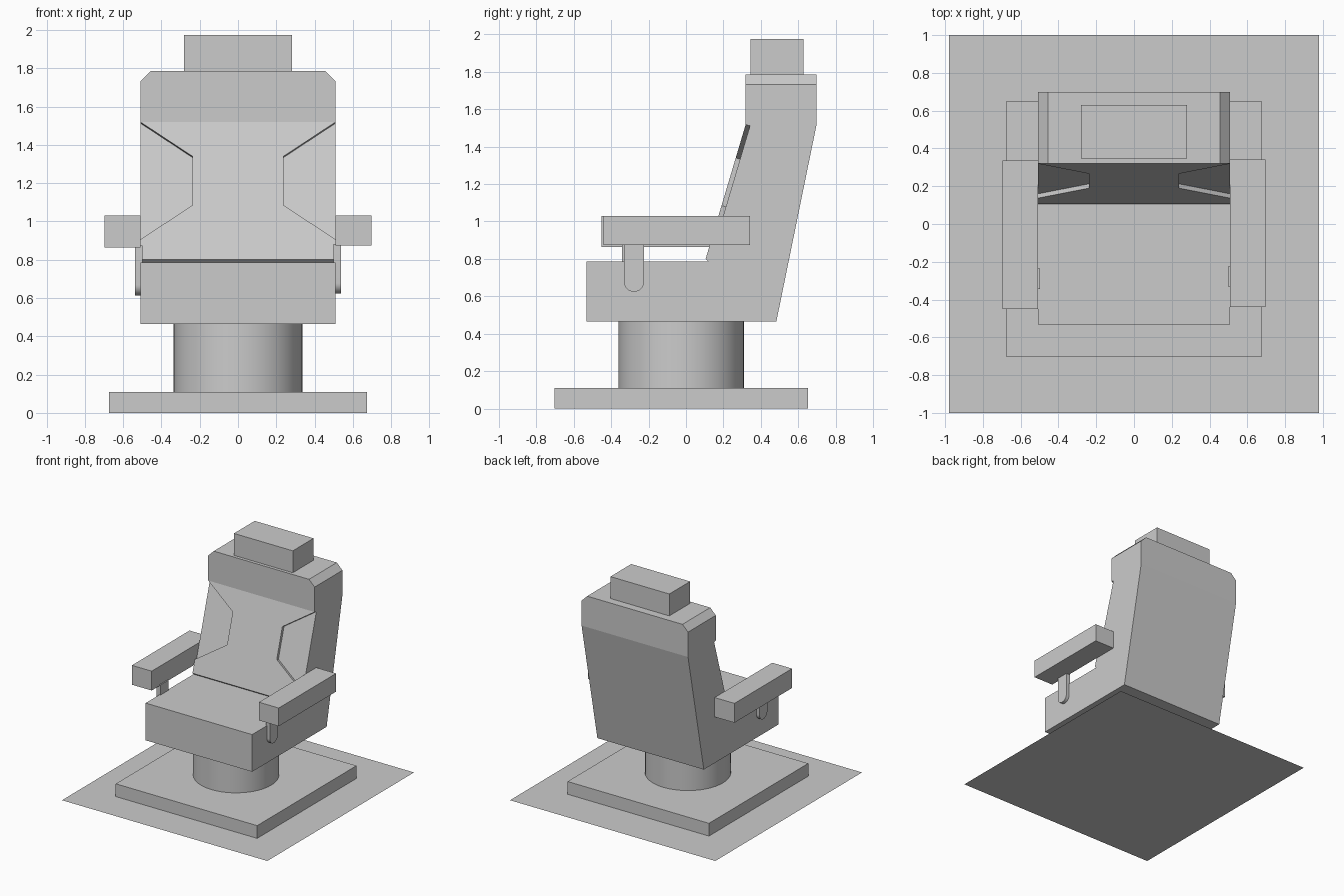
import bpy, bmesh, math
from mathutils import Vector

if "Cube" in bpy.data.objects:
    bpy.data.objects.remove(bpy.data.objects["Cube"])


def make_object(name, bm):
    bmesh.ops.recalc_face_normals(bm, faces=bm.faces)
    mesh = bpy.data.meshes.new(name)
    bm.to_mesh(mesh)
    bm.free()
    obj = bpy.data.objects.new(name, mesh)
    bpy.context.collection.objects.link(obj)
    return obj


def prism(outline, offset):
    """Closed solid: outline points swept along an offset vector."""
    bm = bmesh.new()
    face = bm.faces.new([bm.verts.new(p) for p in outline])
    new = bmesh.ops.extrude_face_region(bm, geom=[face], use_keep_orig=True)["geom"]
    bmesh.ops.translate(bm, vec=offset, verts=[v for v in new if isinstance(v, bmesh.types.BMVert)])
    return bm


def box(name, x, y, z):
    outline = [(x[0], y[0], z[0]), (x[1], y[0], z[0]), (x[1], y[1], z[0]), (x[0], y[1], z[0])]
    return make_object(name, prism(outline, (0, 0, z[1] - z[0])))


W = 0.508      # half width of the seat
TOP = 1.786    # top of the backrest

# Floor sheet and base slab
bpy.ops.mesh.primitive_plane_add(size=2)
floor = bpy.context.object
floor.name = "floor_sheet"
floor.data.transform(floor.matrix_world)
for v in floor.data.vertices:
    v.co.x *= 0.98
box("base_slab", (-0.675, 0.675), (-0.703, 0.651), (0, 0.11))

# Round pedestal
bpy.ops.mesh.primitive_cylinder_add(vertices=48, radius=0.336, depth=0.37, location=(0, -0.026, 0.29))
bpy.context.object.name = "pedestal"
bpy.ops.object.shade_smooth_by_angle(angle=math.radians(30))

# Seat and backrest from one side profile, top corners chamfered
low, high = Vector((0, 0.105, 0.80)), Vector((0, 0.319, 1.518))
profile = [(-0.533, 0.465), (0.483, 0.465), (0.698, 1.518), (0.698, TOP), (0.319, TOP),
           high.yz, low.yz, (0.12, 0.786), (-0.533, 0.786)]
bm = prism([(-W, y, z) for y, z in profile], (2 * W, 0, 0))
corners = [e for e in bm.edges if all(v.co.z > TOP - 0.001 for v in e.verts)
           and abs(e.verts[0].co.x - e.verts[1].co.x) < 0.001]
bmesh.ops.bevel(bm, geom=corners, offset=0.053, segments=1, affect='EDGES')
seat = make_object("seat_and_backrest", bm)

# Shallow side recesses cut square to the sloping backrest front
slope = (high - low).normalized()
inward = Vector((0, slope.z, -slope.y))


def on_front(x, z):
    p = low.lerp(high, (z - low.z) / (high.z - low.z))
    return Vector((x, p.y, p.z)) - inward * 0.05


for side, label in ((-1, "left"), (1, "right")):
    outline = [on_front(side * x, z) for x, z in
               ((0.6, 1.579), (0.237, 1.34), (0.237, 1.085), (0.6, 0.847))]
    cutter = make_object(label + "_recess_cutter", prism(outline, inward * 0.074))
    cutter.hide_render = True
    mod = seat.modifiers.new("recess", 'BOOLEAN')
    mod.operation, mod.solver, mod.object = 'DIFFERENCE', 'EXACT', cutter
    bpy.context.view_layer.objects.active = seat
    bpy.ops.object.modifier_apply(modifier=mod.name)
    bpy.data.objects.remove(cutter)

# Headrest
box("headrest", (-0.281, 0.281), (0.346, 0.629), (TOP - 0.01, 1.975))

# Armrests with round-ended brackets
for side, label, y, bottom in ((-1, "left", (-0.451, 0.335), 0.863), (1, "right", (-0.44, 0.342), 0.873)):
    box(label + "_armrest", sorted((side * W, side * 0.697)), y, (bottom, 1.03))
    yc, r, zc = y[0] + 0.162, 0.054, bottom - 0.195
    arc = [math.pi + math.pi * i / 16 for i in range(17)]
    outline = [(side * (W - 0.01), yc + r * math.cos(a), zc + r * math.sin(a)) for a in arc]
    outline += [(side * (W - 0.01), yc + r, bottom + 0.01), (side * (W - 0.01), yc - r, bottom + 0.01)]
    bracket = make_object(label + "_bracket", prism(outline, (side * 0.039, 0, 0)))
    bpy.ops.object.select_all(action='DESELECT')
    bracket.select_set(True)
    bpy.context.view_layer.objects.active = bracket
    bpy.ops.object.shade_smooth_by_angle(angle=math.radians(30))
